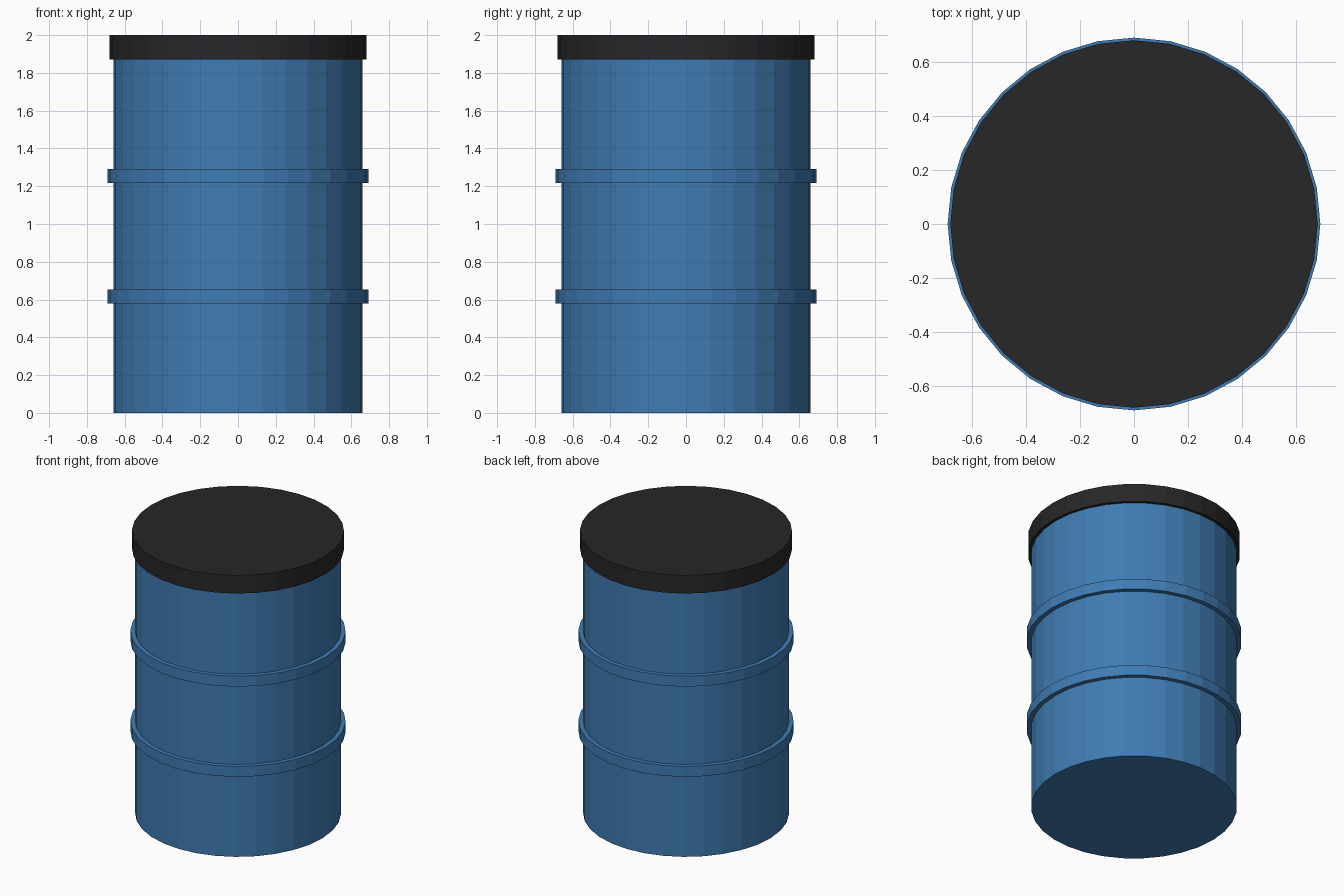
import bpy

if "Cube" in bpy.data.objects:
    bpy.data.objects.remove(bpy.data.objects["Cube"])


def material(name, rgb):
    mat = bpy.data.materials.new(name)
    mat.diffuse_color = (*rgb, 1.0)
    mat.use_nodes = True
    mat.node_tree.nodes["Principled BSDF"].inputs["Base Color"].default_value = mat.diffuse_color
    return mat


def disc(name, radius, z0, z1, mat):
    """Flat-shaded 32-sided cylinder between two heights."""
    bpy.ops.mesh.primitive_cylinder_add(
        vertices=32, radius=radius, depth=z1 - z0, location=(0, 0, (z0 + z1) / 2))
    obj = bpy.context.object
    obj.name = name
    obj.data.materials.append(mat)
    return obj


blue = material("blue_paint", (0.05, 0.2, 0.45))
black = material("black_lid", (0.02, 0.02, 0.022))

# Barrel body
disc("barrel_body", 0.66, 0.0, 1.9, blue)

# Raised hoops around the body
for name, z in (("lower_hoop", 0.617), ("upper_hoop", 1.255)):
    disc(name, 0.69, z - 0.037, z + 0.037, blue)

# Overhanging lid
disc("lid", 0.68, 1.872, 2.0, black)
